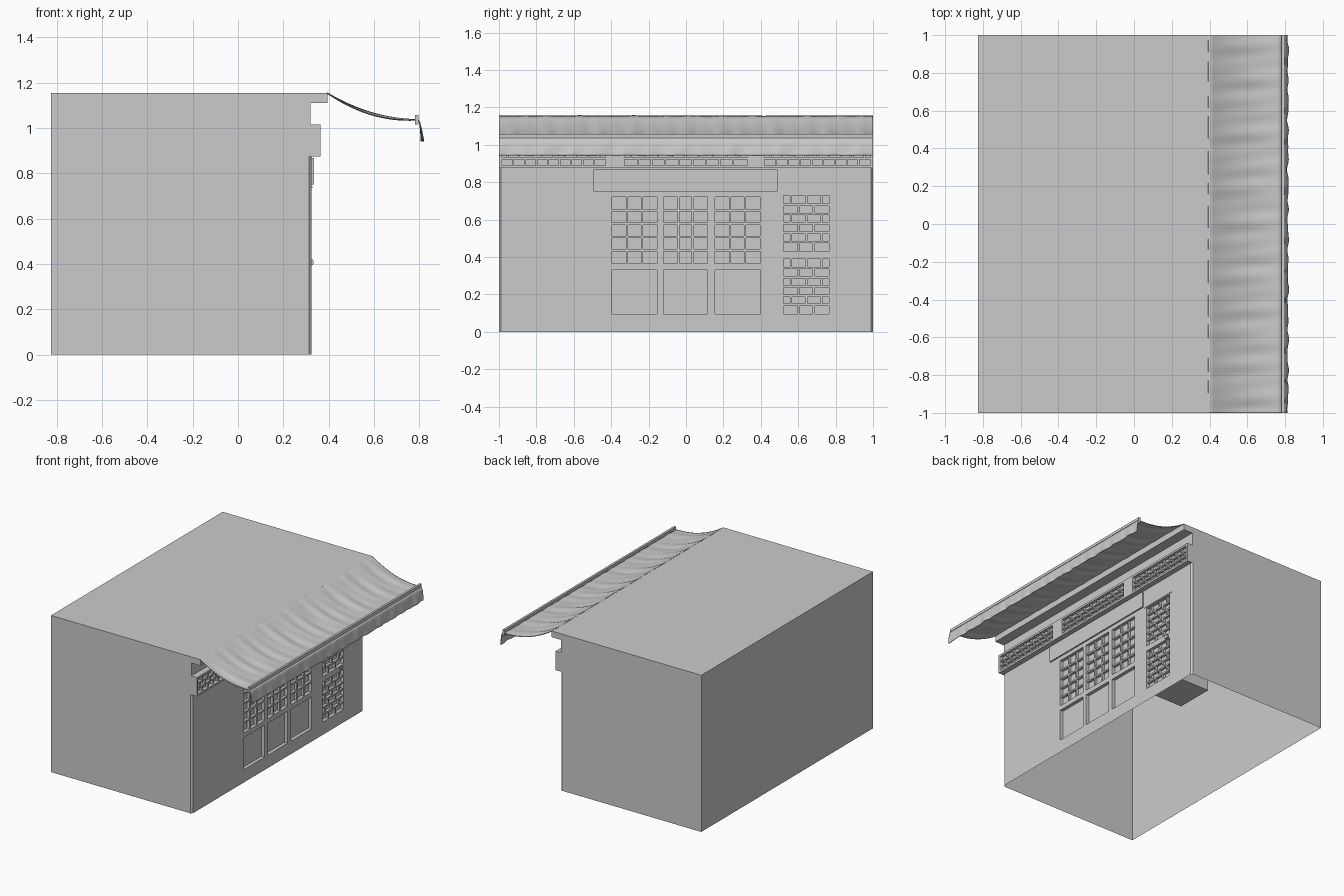
import bpy, bmesh, math
from mathutils import Vector

if "Cube" in bpy.data.objects:
    bpy.data.objects.remove(bpy.data.objects["Cube"])


def finish(bm, name, smooth=False):
    mesh = bpy.data.meshes.new(name)
    bm.to_mesh(mesh)
    bm.free()
    ob = bpy.data.objects.new(name, mesh)
    bpy.context.collection.objects.link(ob)
    for p in mesh.polygons:
        p.use_smooth = smooth
    return ob


def face(bm, pts, out):
    """Add a face whose normal looks along 'out'."""
    f = bm.faces.new([bm.verts.new(p) for p in pts])
    f.normal_update()
    if f.normal.dot(Vector(out)) < 0:
        f.normal_flip()


def add_box(bm, x0, x1, y0, y1, z0, z1):
    v = bmesh.ops.create_cube(bm, size=1)["verts"]
    bmesh.ops.scale(bm, vec=(x1 - x0, y1 - y0, z1 - z0), verts=v)
    bmesh.ops.translate(bm, vec=((x0 + x1) / 2, (y0 + y1) / 2, (z0 + z1) / 2), verts=v)


def box(name, *dims):
    bm = bmesh.new()
    add_box(bm, *dims)
    return finish(bm, name)


def recessed_wall(name, x, y0, y1, z0, z1, holes, depth):
    """Flat wall facing +x with sunken rectangular panels."""
    bm = bmesh.new()
    ys = sorted({y0, y1, *[v for h in holes for v in h[:2]]})
    zs = sorted({z0, z1, *[v for h in holes for v in h[2:]]})
    for a, b in zip(ys, ys[1:]):
        for c, d in zip(zs, zs[1:]):
            m, n = (a + b) / 2, (c + d) / 2
            if not any(h[0] < m < h[1] and h[2] < n < h[3] for h in holes):
                face(bm, [(x, a, c), (x, b, c), (x, b, d), (x, a, d)], (1, 0, 0))
    xi = x - depth
    for a, b, c, d in holes:
        face(bm, [(xi, a, c), (xi, b, c), (xi, b, d), (xi, a, d)], (1, 0, 0))
        for y, s in ((a, 1), (b, -1)):
            face(bm, [(x, y, c), (xi, y, c), (xi, y, d), (x, y, d)], (0, s, 0))
        for z, s in ((c, 1), (d, -1)):
            face(bm, [(x, a, z), (x, b, z), (xi, b, z), (xi, a, z)], (0, 0, s))
    bmesh.ops.remove_doubles(bm, verts=bm.verts[:], dist=1e-5)
    bmesh.ops.dissolve_limit(bm, angle_limit=0.01, verts=bm.verts[:], edges=bm.edges[:])
    return finish(bm, name)


def lattice(name, x, hole, cols, rows, t=0.012, depth=0.018, stagger=False):
    """Wooden bars filling a recess; stagger gives a brick-like pattern."""
    a, b, c, d = hole
    bm = bmesh.new()
    w, h = (b - a) / cols, (d - c) / rows
    xa, xb = x - depth, x - 0.006
    for r in range(1, rows):
        add_box(bm, xa, xb, a, b, c + r * h - t / 2, c + r * h + t / 2)
    for r in range(rows):
        for i in range(cols):
            y = a + w * (i + (0.5 if stagger and r % 2 else 0))
            if y > a + 0.001:
                add_box(bm, xa, xb - 0.001, y - t / 2, y + t / 2, c + r * h, c + (r + 1) * h)
    return finish(bm, name)


# building shell, open underneath
B, W = -0.825, 0.325
profile = [(B, 0), (B, 1.155), (0.395, 1.155), (0.395, 1.11), (0.32, 1.11),
           (0.32, 1.015), (0.365, 1.015), (0.365, 0.875), (0.313, 0.875), (0.313, 0)]
bm = bmesh.new()
for s in (-1, 1):
    face(bm, [(x, s, z) for x, z in profile], (0, s, 0))
    # chamfered wall corner
    face(bm, [(0.313, s, 0), (W, s * 0.988, 0), (W, s * 0.988, 0.875), (0.313, s, 0.875)], (1, s, 0))
outs = {0: (-1, 0, 0), 1: (0, 0, 1), 2: (1, 0, 0), 3: (0, 0, -1), 4: (1, 0, 0),
        5: (0, 0, 1), 7: (0, 0, -1)}
for i, out in outs.items():
    (xa, za), (xb, zb) = profile[i], profile[i + 1]
    face(bm, [(xa, -1, za), (xb, -1, zb), (xb, 1, zb), (xa, 1, za)], out)
bmesh.ops.remove_doubles(bm, verts=bm.verts[:], dist=1e-5)
finish(bm, "building_shell")

# front wall with windows, lower panels and door panes
spans = [(-0.395, -0.155), (-0.12, 0.115), (0.155, 0.395)]
uppers = [(a, b, 0.365, 0.72) for a, b in spans]
lowers = [(a, b, 0.095, 0.33) for a, b in spans]
doors = [(0.52, 0.765, 0.43, 0.73), (0.52, 0.765, 0.095, 0.39)]
recessed_wall("front_wall", W, -0.988, 0.988, 0, 0.875, uppers + lowers + doors, 0.025)
for h in uppers:
    lattice("window_lattice", W, h, 3, 5, depth=0.025)
for h in doors:
    lattice("door_lattice", W, h, 3, 6, depth=0.025, stagger=True)

# transom band with three latticed openings
transoms = [(-0.985, -0.43, 0.89, 1.0), (-0.33, 0.325, 0.89, 1.0), (0.42, 0.985, 0.89, 1.0)]
recessed_wall("transom_band", 0.365, -1, 1, 0.875, 1.015, transoms, 0.025)
for h in transoms:
    lattice("transom_lattice", 0.365, h, 9, 3, t=0.01, depth=0.025, stagger=True)

# sign board, door details and the alcove box behind the door
box("sign_board", 0.32, 0.336, -0.495, 0.49, 0.75, 0.868)
box("door_lintel", 0.315, 0.329, 0.5, 0.785, 0.736, 0.742)
box("door_handle", 0.315, 0.331, 0.718, 0.752, 0.395, 0.42)
box("door_handle_inset", 0.33, 0.333, 0.724, 0.746, 0.4, 0.415)
box("door_back_box", 0.0, 0.298, 0.5, 0.785, 0.085, 0.74)


def wrinkle(y, u):
    return (math.sin(41 * y + 1.5 * u) + 0.7 * math.sin(67 * y + 2 - 2 * u)
            + 0.5 * math.sin(23 * y + 3 * u + 1)) / 2.2


def sheet(name, point, nu, nv=240):
    bm = bmesh.new()
    g = [[bm.verts.new(point(i / nu, -1 + 2 * j / nv)) for j in range(nv + 1)]
         for i in range(nu + 1)]
    for i in range(nu):
        for j in range(nv):
            bm.faces.new((g[i][j], g[i + 1][j], g[i + 1][j + 1], g[i][j + 1]))
    ob = finish(bm, name, True)
    mod = ob.modifiers.new("thickness", "SOLIDIFY")
    mod.thickness = 0.004
    mod.offset = 0
    return ob


# sagging cloth awning
def awning(u, y):
    z = 1.036 + 0.119 * (1 - u) ** 2.1
    return (0.393 + 0.39 * u, y, z + 0.004 * wrinkle(y, u) * (0.4 + math.sin(math.pi * u)))


# hanging valance with a fluttering lower edge
def valance(u, y):
    wv = wrinkle(y * 1.1, u + 2)
    return (0.797 + 0.017 * u ** 0.6 + 0.006 * u * wv, y,
            1.035 - 0.093 * u + 0.002 * u * wrinkle(y, 5))


sheet("awning_cloth", awning, 16)
sheet("awning_valance", valance, 8)
box("awning_batten", 0.781, 0.797, -1, 1, 1.015, 1.058)
